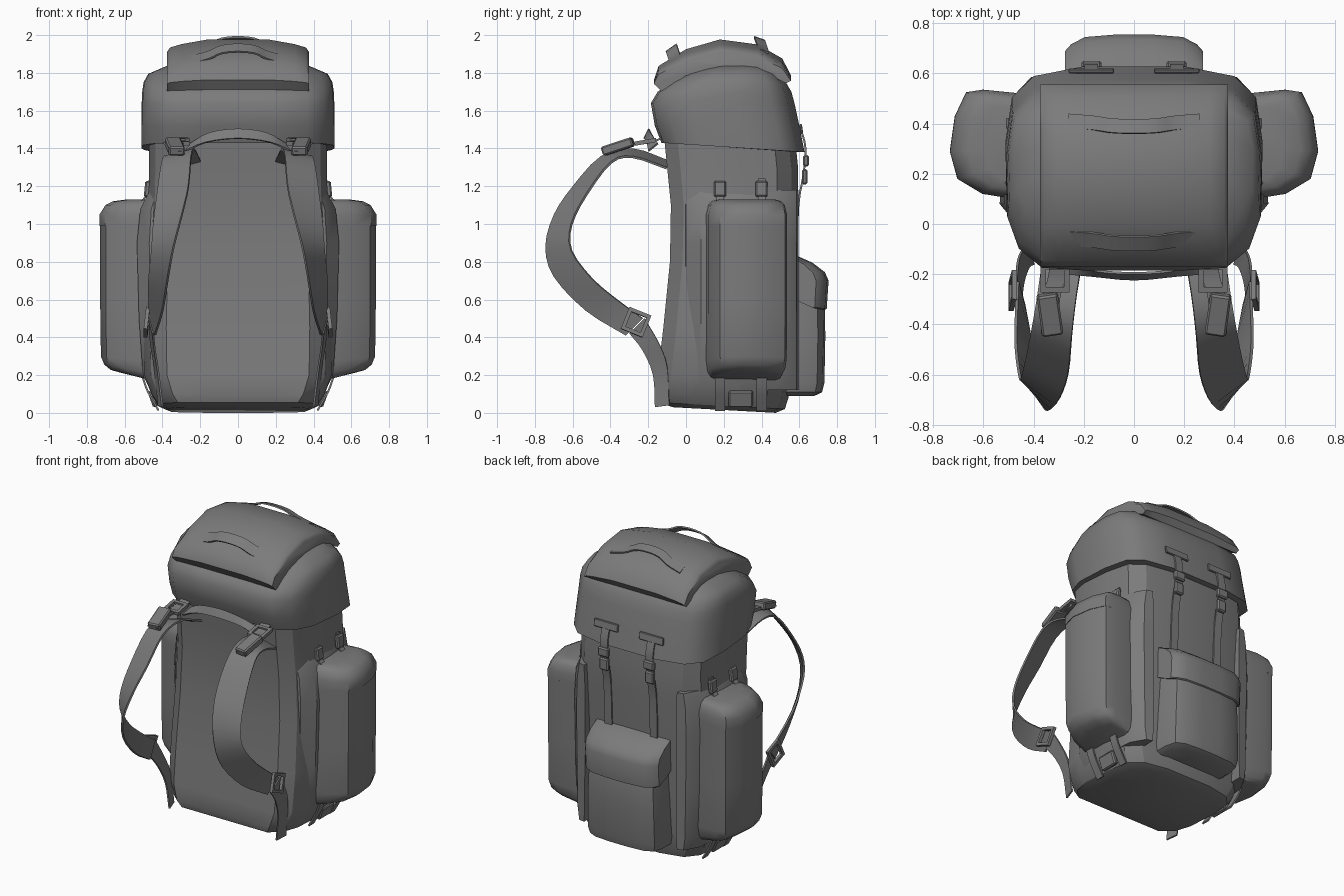
import bpy
import bmesh
from math import radians, sin, pi
from mathutils import Matrix, Vector, Euler

default_cube = bpy.data.objects.get("Cube")
if default_cube:
    bpy.data.objects.remove(default_cube, do_unlink=True)

# One grey fabric for the whole pack
fabric = bpy.data.materials.new("grey_fabric")
fabric.use_nodes = True
fabric.diffuse_color = (0.2, 0.2, 0.2, 1)
fabric.node_tree.nodes["Principled BSDF"].inputs["Base Color"].default_value = fabric.diffuse_color


def finish(name, bm, mirror=False, thick=0, angle=35):
    """Turn a bmesh into a shaded object, optionally mirrored or thickened."""
    bmesh.ops.recalc_face_normals(bm, faces=bm.faces)
    if thick:
        bmesh.ops.solidify(bm, geom=bm.faces[:], thickness=thick)
        bmesh.ops.recalc_face_normals(bm, faces=bm.faces)
    mesh = bpy.data.meshes.new(name)
    bm.to_mesh(mesh)
    bm.free()
    mesh.materials.append(fabric)
    part = bpy.data.objects.new(name, mesh)
    bpy.context.collection.objects.link(part)
    bpy.ops.object.select_all(action='DESELECT')
    part.select_set(True)
    bpy.context.view_layer.objects.active = part
    bpy.ops.object.shade_smooth_by_angle(angle=radians(angle))
    if mirror:
        part.modifiers.new("Mirror", 'MIRROR')
    return part


def loft(name, rings, **options):
    """Skin a list of equal rings and cap both ends."""
    bm = bmesh.new()
    rows = [[bm.verts.new(p) for p in ring] for ring in rings]
    count = len(rows[0])
    for low, high in zip(rows, rows[1:]):
        for i in range(count):
            j = (i + 1) % count
            bm.faces.new((low[i], low[j], high[j], high[i]))
    bm.faces.new(rows[0])
    bm.faces.new(rows[-1])
    return finish(name, bm, **options)


def curve_points(points, steps=3):
    """Smooth path through the given points."""
    pts = [Vector(p) for p in points]
    pts = [2 * pts[0] - pts[1]] + pts + [2 * pts[-1] - pts[-2]]
    path = []
    for a, b, c, d in zip(pts, pts[1:], pts[2:], pts[3:]):
        for s in range(steps):
            t = s / steps
            path.append(b + (c - a) * t / 2 + (a - 2.5 * b + 2 * c - d / 2) * t ** 2
                        + (1.5 * (b - c) + (d - a) / 2) * t ** 3)
    return path + [pts[-2]]


def ribbon(name, edge_a, edge_b, thick=.01, mirror=True):
    """Flat strap between two edge paths."""
    bm = bmesh.new()
    rows = [(bm.verts.new(a), bm.verts.new(b))
            for a, b in zip(curve_points(edge_a), curve_points(edge_b))]
    for (a, b), (c, d) in zip(rows, rows[1:]):
        bm.faces.new((a, b, d, c))
    return finish(name, bm, mirror, thick)


def webbing(name, path, across):
    """Mirrored strap of constant width about a centre path."""
    half = Vector(across) / 2
    return ribbon(name, [Vector(p) - half for p in path], [Vector(p) + half for p in path])


def block(name, centre, size, tilt=(0, 0, 0), bevel=.008):
    """Mirrored bevelled block."""
    bm = bmesh.new()
    place = Matrix.LocRotScale(Vector(centre), Euler([radians(t) for t in tilt]), Vector(size))
    bmesh.ops.create_cube(bm, size=1, matrix=place)
    bmesh.ops.bevel(bm, geom=bm.edges[:], offset=bevel, segments=1, affect='EDGES')
    return finish(name, bm, True)


def buckle_frame(name, centre, size, tilt, bar=.02):
    """Mirrored square ring, open in the middle."""
    bm = bmesh.new()
    turn = Euler([radians(t) for t in tilt], 'ZYX')
    place = Matrix.LocRotScale(Vector(centre), turn, Vector((1, 1, 1)))
    loops = []
    for inset, depth in ((0, -bar), (0, bar), (bar, bar), (bar, -bar)):
        half = size / 2 - inset
        loops.append([bm.verts.new(place @ Vector((x * half, y * half, depth / 2)))
                      for x, y in ((-1, -1), (1, -1), (1, 1), (-1, 1))])
    for a, b in zip(loops, loops[1:] + loops[:1]):
        for i in range(4):
            j = (i + 1) % 4
            bm.faces.new((a[i], a[j], b[j], b[i]))
    return finish(name, bm, True)


# Horizontal outlines: (share of half width, share of depth) from front to rear
rear_half = [(1, .6), (.95, .83), (.78, .94), (.4, .99)]
sack_half = [(.4, 0), (.76, 0), (.93, .1), (1, .27)] + rear_half
hood_half = [(.36, 0), (.72, .015), (.9, .115), (.99, .28)] + rear_half


def pack_ring(half, z, w, front, back, slope=0):
    """Symmetric outline scaled to a width and a depth."""
    outline = half + [(-x, y) for x, y in reversed(half)]
    return [(x * w, front + y * (back - front), z - slope * y) for x, y in outline]


# Main sack, its base a little higher at the wearer's side
loft("main_sack", [pack_ring(sack_half, *level) for level in (
    (.03, .37, -.07, .48, .03), (.055, .42, -.145, .53, .035), (.1, .455, -.16, .55, .02),
    (.2, .495, -.15, .56), (.45, .5, -.12, .57), (.8, .49, -.085, .58), (1.1, .475, -.08, .6),
    (1.3, .47, -.1, .6), (1.5, .47, -.12, .58))], angle=28)

# Lid hood, domed from front to rear
loft("lid_hood", [pack_ring(hood_half, *level) for level in (
    (1.43, .495, -.1, .6, .05), (1.43, .512, -.13, .635, .05), (1.52, .512, -.165, .612, .02),
    (1.64, .51, -.186, .582), (1.7, .507, -.15, .565), (1.75, .5, -.08, .535),
    (1.795, .475, .0, .49), (1.84, .37, .12, .42))], angle=45)

# Lid pocket, a padded slab wrapped over the hood
outer = [(-.13, 1.705), (-.17, 1.765), (-.145, 1.84), (0, 1.93), (.18, 1.982),
         (.38, 1.955), (.51, 1.88), (.555, 1.79)]
inner = [(.53, 1.745), (.38, 1.82), (.18, 1.835), (0, 1.785)]
slices = []
for x, drop in ((.375, .07), (.36, .048), (.3, .03), (.16, .005)):
    ring = [(x, y, z - drop * sin(pi * min(1, max(0, (z - 1.7) / .3)) / 2)) for y, z in outer]
    slices.append(ring + [(x, y, z) for y, z in inner])
mirrored = [[(-x, y, z) for x, y, z in ring] for ring in reversed(slices)]
loft("lid_pocket", slices + mirrored, angle=40)

# Two grab handles on the lid
for label, y, z, rise, lean in (("front", -.065, 1.89, .045, .02), ("rear", .405, 1.94, .045, -.01)):
    xs = (-.26, -.16, -.09, 0, .09, .16, .26)
    lift = (-.02, .005, .8 * rise, rise, .8 * rise, .005, -.02)
    low = [(x, y - .028 - h / 3, z + h - lean) for x, h in zip(xs, lift)]
    high = [(x, y + .028 - h / 3, z + h + lean) for x, h in zip(xs, lift)]
    ribbon(label + "_lid_handle", low, high, .01, False)

# Padded side wings behind the side pockets
wing = [(.38, -.02), (.47, .0), (.535, .08), (.53, .3), (.5, .49), (.41, .585), (.34, .595), (.34, .4)]
loft("side_wing", [[(.36 + (x - .36) * k, y, z) for x, y in wing]
                   for z, k in ((.12, .6), (.2, .82), (.5, .94), (.9, 1), (1.08, .9), (1.18, .6))],
     mirror=True)

# Side pockets with a sloping base
pocket = [(.45, .095), (.6, .12), (.7, .18), (.73, .29), (.71, .43), (.665, .525), (.6, .535), (.45, .52)]


def pocket_ring(z, k, slope=0, grow=0):
    return [(.45 + (x - .45) * k + grow * (x > .5), .32 + (y - .32) * (.4 + .6 * k),
             z + slope * (x - .45)) for x, y in pocket]


loft("side_pocket", [pocket_ring(*level) for level in (
    (.17, .6, .15), (.18, .8, .17), (.205, .92, .18), (.27, .985, .1), (.6, 1), (.99, 1),
    (.99, 1, 0, .004), (1.05, 1, 0, .003), (1.1, .9), (1.12, .76), (1.13, .5))], mirror=True, angle=40)

# Rear pocket and its flap
box_half = [(.27, .5), (.27, .62), (.25, .7), (.19, .73), (.07, .74)]
box = box_half + [(-x, y) for x, y in reversed(box_half)]
loft("rear_pocket", [[(x * k, .5 + (y - .5) * d, z) for x, y in box] for z, k, d in (
    (.09, .85, .75), (.11, .96, .92), (.16, 1, .97), (.4, .98, .99), (.6, .95, .98), (.72, .9, .8))], angle=40)
flap = [(.5, .85), (.58, .835), (.67, .795), (.735, .745), (.755, .7), (.745, .55), (.735, .545),
        (.65, .575), (.55, .62)]
flap_half = [(-.275, .74), (-.25, .85), (-.195, .96), (-.07, 1)]
loft("rear_pocket_flap", [[(x, .5 + (y - .5) * k, .68 + (z - .68) * (.7 + .3 * k)) for y, z in flap]
                          for x, k in flap_half + [(-x, k) for x, k in reversed(flap_half)]], angle=40)

# Shoulder straps
ribbon("shoulder_strap",
       [(.2, -.1, 1.34), (.23, -.28, 1.4), (.25, -.45, 1.36), (.265, -.6, 1.2), (.3, -.7, 1.05),
        (.345, -.745, .88), (.375, -.7, .72), (.405, -.53, .54), (.445, -.32, .41)],
       [(.36, -.1, 1.3), (.385, -.28, 1.36), (.405, -.4, 1.33), (.43, -.53, 1.16), (.45, -.61, 1),
        (.46, -.61, .86), (.475, -.5, .71), (.475, -.37, .6), (.47, -.23, .5)], .012)
ribbon("lower_strap",
       [(.455, -.3, .42), (.445, -.23, .33), (.425, -.175, .2), (.405, -.165, .03)],
       [(.475, -.22, .5), (.465, -.14, .36), (.445, -.1, .24), (.425, -.09, .04)])
buckle_frame("lower_strap_buckle", (.483, -.265, .48), .125, (-22, 84, 0))

# Load lifter webbing and buckles at the top of the straps
webbing("load_lifter", [(.3, -.1, 1.47), (.305, -.2, 1.435), (.33, -.3, 1.425), (.335, -.44, 1.385)], (.07, 0, 0))
buckle_frame("load_lifter_frame", (.315, -.215, 1.435), .115, (10, 0, 0), .022)
block("load_lifter_clip", (.335, -.36, 1.41), (.085, .17, .05), (18, 0, -8))

# Carry loop between the straps
ribbon("carry_loop",
       [(-.28, -.2, 1.39), (-.17, -.21, 1.435), (0, -.225, 1.455), (.17, -.21, 1.435), (.28, -.2, 1.39)],
       [(-.25, -.15, 1.43), (-.15, -.19, 1.485), (0, -.2, 1.505), (.15, -.19, 1.485), (.25, -.15, 1.43)],
       .01, False)

# Rear closing straps, stitched tabs and clips
webbing("closing_strap", [(.17, .608, 1.52), (.17, .638, 1.4), (.17, .625, 1.25), (.17, .6, 1.1),
                          (.17, .588, .78)], (.055, 0, 0))
block("closing_tab", (.17, .61, 1.505), (.18, .014, .05), (8, 0, 0), .004)
block("closing_clip_top", (.17, .635, 1.335), (.08, .03, .06))
block("closing_clip_bottom", (.17, .628, 1.25), (.065, .03, .08))

# Straps and clips above and below each side pocket
for label, y in (("front", .18), ("rear", .4)):
    webbing(label + "_side_strap", [(.472, y, 1.24), (.48, y, 1.17), (.52, y, 1.12), (.58, y, 1.1)], (0, .04, 0))
    block(label + "_side_clip", (.48, y, 1.185), (.03, .065, .085), (0, -6, 0))
    webbing(label + "_base_strap", [(.51, y, .19), (.49, y, .13), (.465, y, .08), (.425, y, .01)], (0, .055, 0))
block("base_strap_patch", (.45, .29, .075), (.03, .13, .09), (0, 20, 0))
